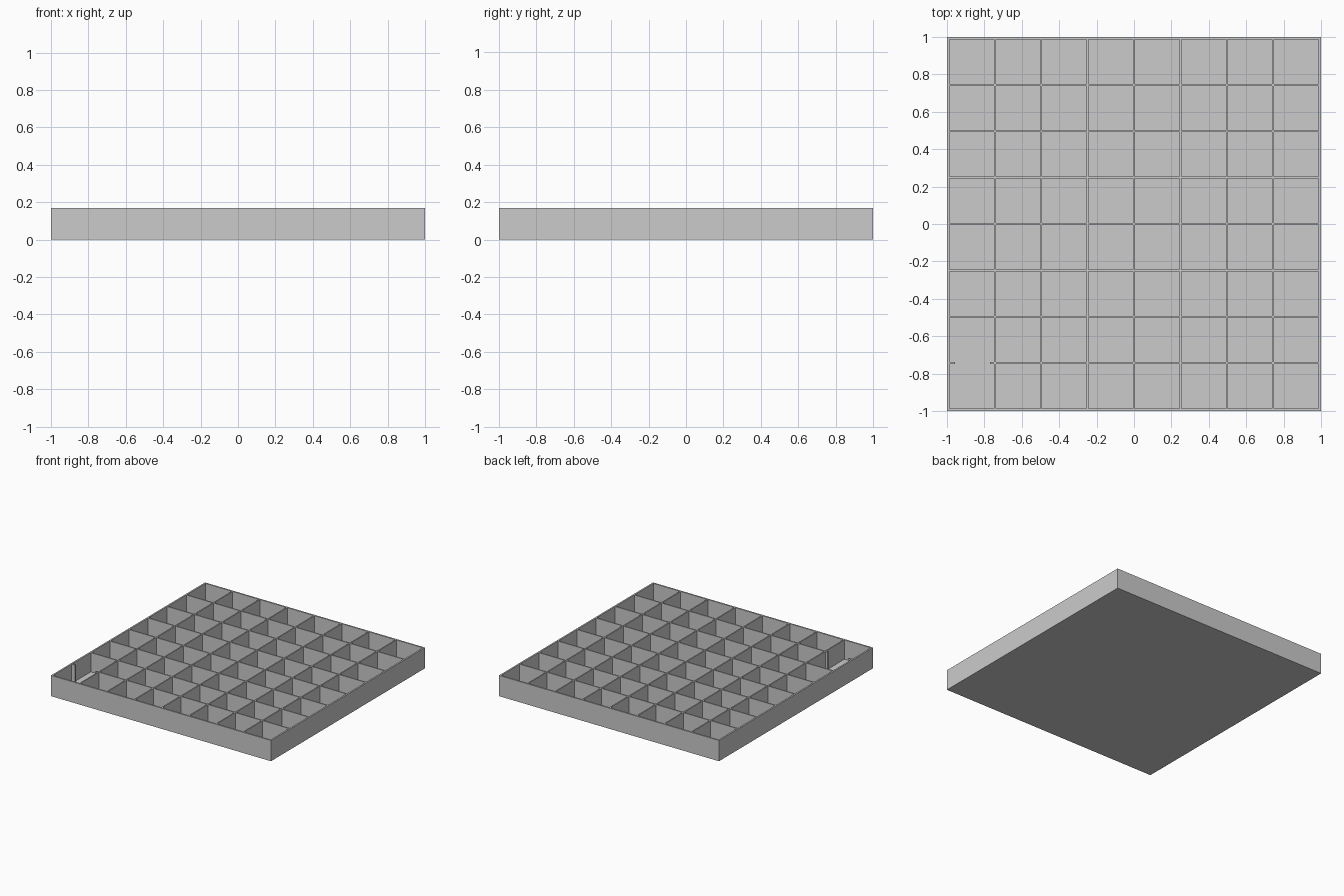
import bpy
import bmesh
from mathutils import Matrix

HEIGHT = 0.17
FLOOR = 0.012
PITCH = 0.248
CELL = 0.238
COUNT = 8

cube = bpy.data.objects.get("Cube")
if cube:
    bpy.data.objects.remove(cube, do_unlink=True)

grey = bpy.data.materials.new("light_grey")
grey.use_nodes = True
colour = (0.6, 0.6, 0.6, 1)
grey.diffuse_color = colour
grey.node_tree.nodes["Principled BSDF"].inputs["Base Color"].default_value = colour


def boxes(name, bounds):
    """One mesh object made of boxes given as (x0, x1, y0, y1, z0, z1)."""
    bm = bmesh.new()
    for x0, x1, y0, y1, z0, z1 in bounds:
        place = Matrix.Translation(((x0 + x1) / 2, (y0 + y1) / 2, (z0 + z1) / 2))
        size = Matrix.Diagonal((x1 - x0, y1 - y0, z1 - z0, 1))
        bmesh.ops.create_cube(bm, size=1, matrix=place @ size)
    mesh = bpy.data.meshes.new(name)
    bm.to_mesh(mesh)
    bm.free()
    mesh.materials.append(grey)
    obj = bpy.data.objects.new(name, mesh)
    bpy.context.collection.objects.link(obj)
    return obj


def cut(target, cutter):
    """Subtract the cutter from the target and remove it."""
    mod = target.modifiers.new("cut", 'BOOLEAN')
    mod.operation = 'DIFFERENCE'
    mod.solver = 'EXACT'
    mod.object = cutter
    cutter.hide_render = True
    bpy.context.view_layer.objects.active = target
    bpy.ops.object.modifier_apply(modifier=mod.name)
    bpy.data.objects.remove(cutter, do_unlink=True)


# Solid block for the tray
tray = boxes("compartment_tray", [(-1, 1, -1, 1, 0, HEIGHT)])

# Square compartments, open at the top
centres = [(i - (COUNT - 1) / 2) * PITCH for i in range(COUNT)]
half = CELL / 2
cut(tray, boxes("compartment_cutter", [
    (x - half, x + half, y - half, y + half, FLOOR, HEIGHT + 0.1)
    for x in centres for y in centres]))

# Wide notch joining the two compartments in the front corner
wall_y = (centres[0] + centres[1]) / 2
cut(tray, boxes("notch_cutter", [
    (-0.957, -0.77, wall_y - 0.03, wall_y + 0.03, FLOOR + 0.004, HEIGHT + 0.1)]))
